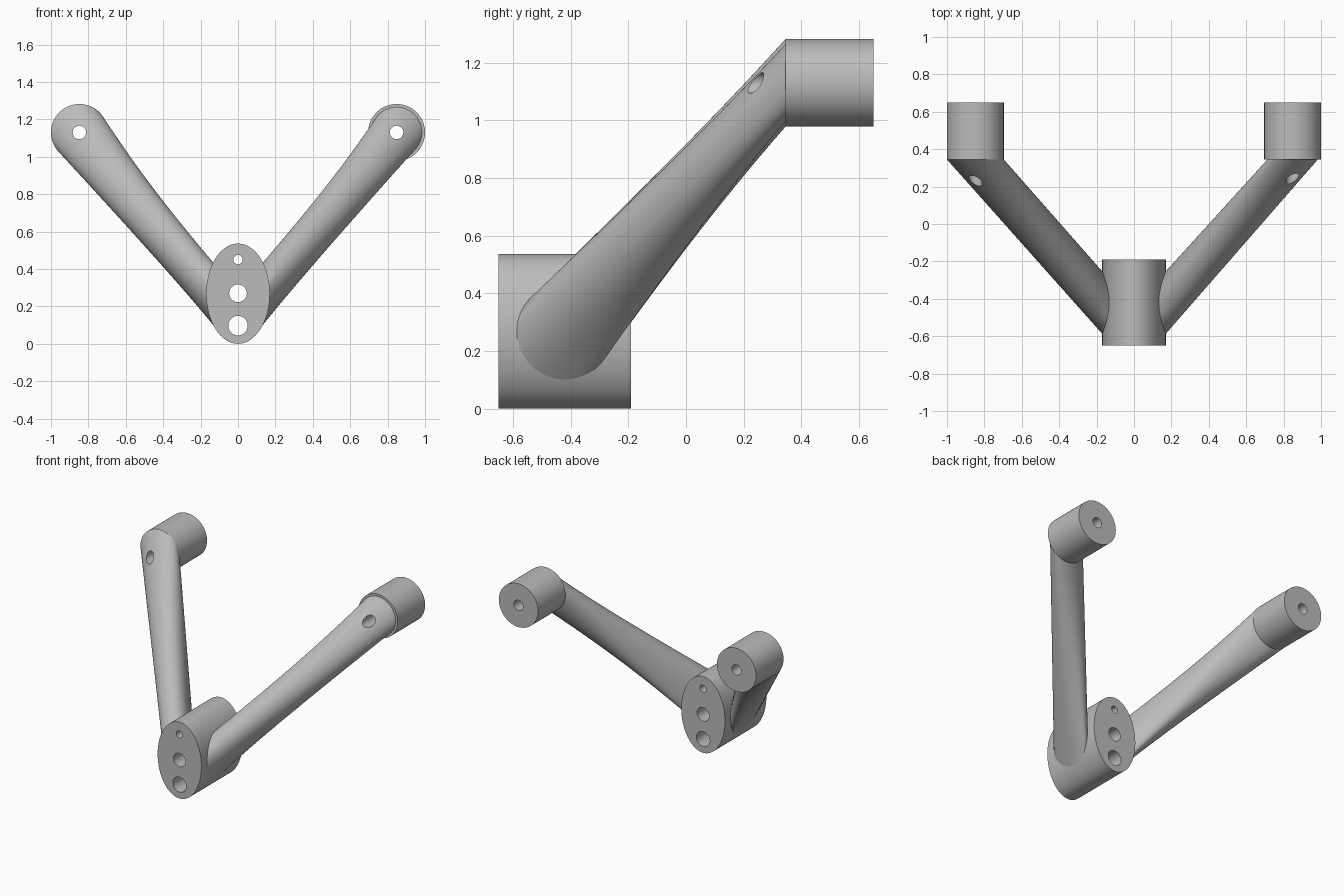
import bpy, bmesh, math
from mathutils import Vector

cube = bpy.data.objects.get("Cube")
if cube:
    bpy.data.objects.remove(cube, do_unlink=True)

grey = bpy.data.materials.new("plain grey")
grey.use_nodes = True
grey.diffuse_color = (0.5, 0.5, 0.5, 1)
grey.node_tree.nodes["Principled BSDF"].inputs["Base Color"].default_value = (0.5, 0.5, 0.5, 1)

SIDES = 96
HUB_RX, HUB_RZ = 0.17, 0.268
HUB_Y = (-0.65, -0.19)
HUB_MID = sum(HUB_Y) / 2
END_X, END_Z, END_R = 0.848, 1.13, 0.152
END_Y = (0.345, 0.65)
ANGLES = [2 * math.pi * i / SIDES for i in range(SIDES)]


def skin(name, rings):
    """Closed tube through matching rings of points, capped at both ends."""
    bm = bmesh.new()
    loops = [[bm.verts.new(p) for p in ring] for ring in rings]
    for a, b in zip(loops, loops[1:]):
        for i in range(SIDES):
            j = (i + 1) % SIDES
            bm.faces.new((a[i], a[j], b[j], b[i]))
    bm.faces.new(loops[0])
    bm.faces.new(loops[-1])
    bmesh.ops.recalc_face_normals(bm, faces=bm.faces)
    mesh = bpy.data.meshes.new(name)
    bm.to_mesh(mesh)
    bm.free()
    mesh.materials.append(grey)
    obj = bpy.data.objects.new(name, mesh)
    bpy.context.collection.objects.link(obj)
    return obj


def cylinder(name, x, z, rx, rz, y_range):
    """Round or elliptical bar running front to back."""
    return skin(name, [[(x + rx * math.cos(t), y, z + rz * math.sin(t))
                        for t in ANGLES] for y in y_range])


def select(obj):
    bpy.ops.object.select_all(action='DESELECT')
    obj.select_set(True)
    bpy.context.view_layer.objects.active = obj


def bore(obj, x, z, r):
    """Cut a round hole right through along y."""
    cutter = cylinder("bore_cutter", x, z, r, r, (-1, 1))
    cutter.hide_render = True
    mod = obj.modifiers.new("bore", 'BOOLEAN')
    mod.operation, mod.solver, mod.object = 'DIFFERENCE', 'EXACT', cutter
    select(obj)
    bpy.ops.object.modifier_apply(modifier=mod.name)
    bpy.data.objects.remove(cutter, do_unlink=True)


def smooth(obj):
    select(obj)
    bpy.ops.object.shade_smooth_by_angle(angle=math.radians(30))


def arm(name, side, end_r, root_r=0.167, steps=16):
    """Loft from a circle wrapped on the hub's flank to an upright circle."""
    root, tip = [], []
    for t in ANGLES:
        c, s = math.cos(t), math.sin(t)
        wrap = HUB_RX * math.sqrt(1 - (root_r * s / HUB_RZ) ** 2)
        root.append(Vector((side * wrap, HUB_MID - root_r * c, HUB_RZ + root_r * s)))
        tip.append(Vector((side * (END_X + end_r * c), END_Y[0], END_Z + end_r * s)))
    buried = [Vector((p.x * 0.8, p.y, p.z)) for p in root]
    rings = [buried] + [[a.lerp(b, k / steps) for a, b in zip(root, tip)]
                        for k in range(steps + 1)]
    return skin(name, rings)


# Oval hub with three bores
hub = cylinder("hub", 0, HUB_RZ, HUB_RX, HUB_RZ, HUB_Y)
for z, r in ((0.45, 0.025), (0.27, 0.047), (0.097, 0.052)):
    bore(hub, 0, z, r)
smooth(hub)

# Arms and end bosses; the left arm tip is slimmer than its boss
for label, side, tip_r in (("left", 1, 0.135), ("right", -1, END_R)):
    boss = cylinder(label + "_boss", side * END_X, END_Z, END_R, END_R, END_Y)
    for part in (arm(label + "_arm", side, tip_r), boss):
        bore(part, side * END_X, END_Z, 0.036)
        smooth(part)
